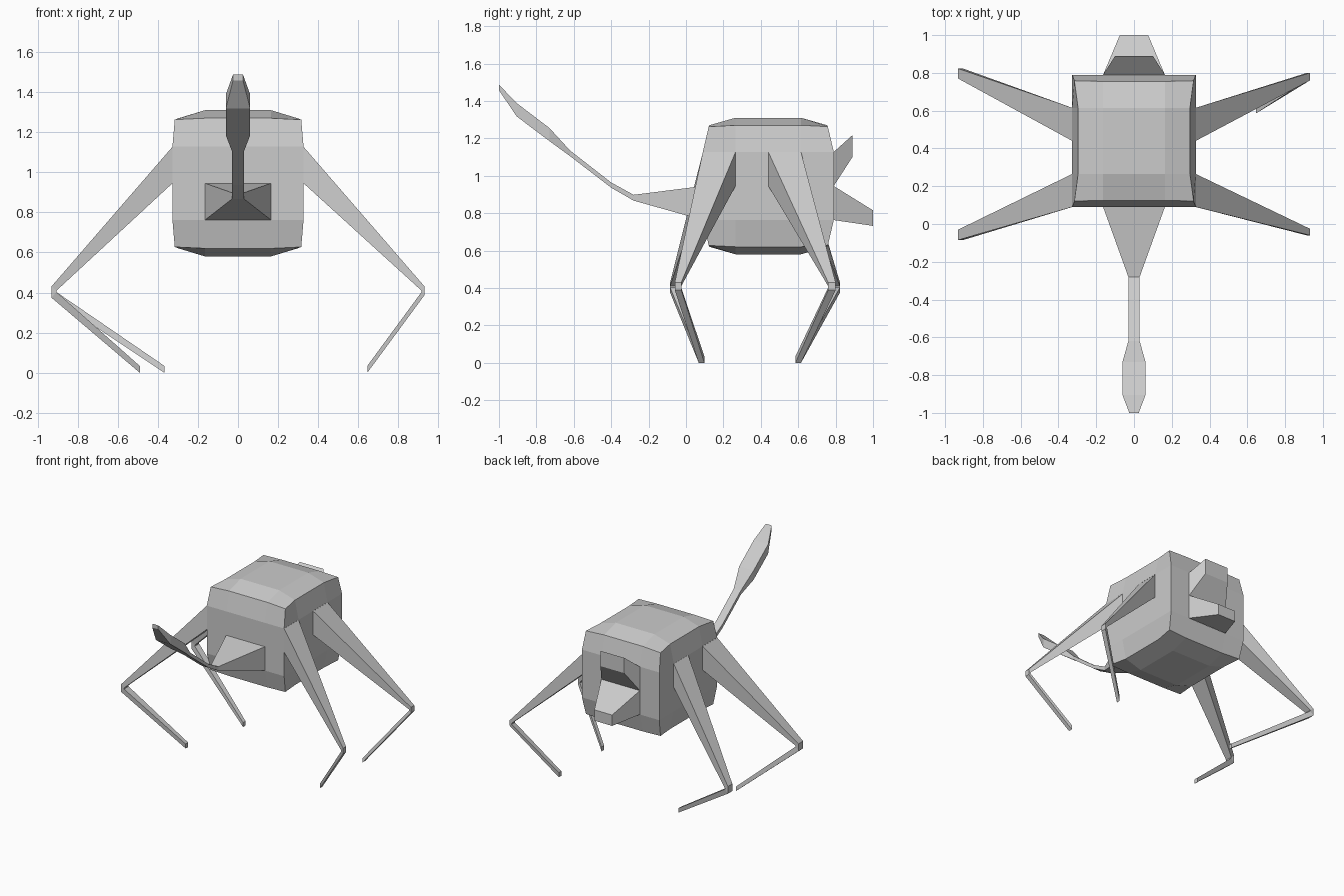
import bpy, bmesh

if "Cube" in bpy.data.objects:
    bpy.data.objects.remove(bpy.data.objects["Cube"])


def finish(name, bm):
    bmesh.ops.recalc_face_normals(bm, faces=bm.faces[:])
    me = bpy.data.meshes.new(name)
    bm.to_mesh(me)
    bm.free()
    ob = bpy.data.objects.new(name, me)
    bpy.context.collection.objects.link(ob)
    return ob


def loft(name, rings):
    """Skin four-point rings; open at the body, capped at the tip."""
    bm = bmesh.new()
    loops = [[bm.verts.new(p) for p in r] for r in rings]
    for a, b in zip(loops, loops[1:]):
        for i in range(4):
            j = (i + 1) % 4
            bm.faces.new((a[i], a[j], b[j], b[i]))
    bm.faces.new(loops[-1])
    return finish(name, bm)


def cross(y, top, bottom, half):
    """Upright rectangle across x at depth y."""
    return [(-half, y, top), (half, y, top), (half, y, bottom), (-half, y, bottom)]


# Body: 4x4x4 box with the top and bottom rims pulled in
HX, HY, HZ, CY, CZ = 0.327, 0.35, 0.365, 0.44, 0.945
bm = bmesh.new()
bmesh.ops.create_cube(bm, size=2)
bmesh.ops.subdivide_edges(bm, edges=bm.edges[:], cuts=3, use_grid_fill=True)

# Open the panels where the limbs, jaws and tail grow out
covered = []
for f in bm.faces:
    c = f.calc_center_median()
    side = abs(c.x) > 0.99 and 0 < c.z < 0.5 and (c.y < -0.5 or 0 < c.y < 0.5)
    tail = c.y < -0.99 and abs(c.x) < 0.5 and -0.5 < c.z < 0
    jaws = c.y > 0.99 and abs(c.x) < 0.5 and abs(c.z) < 0.5
    if side or tail or jaws:
        covered.append(f)
bmesh.ops.delete(bm, geom=covered, context='FACES')

for v in bm.verts:
    x, y, z = v.co
    if abs(z) > 0.99:
        ex, ey = abs(x) > 0.99, abs(y) > 0.99
        if ex and ey:
            x, y, z = x * 0.965, y * 0.91, z * 0.87
        elif ex:
            x, z = x * 0.905, z * 0.89
        elif ey:
            y, z = y * 0.90, z * 0.89
    v.co = (x * HX, CY + y * HY, CZ + z * HZ)
finish("body", bm)

# Tail with a flat paddle at its tip: y, top, bottom, half width
tail = [(0.09, 0.945, 0.763, HX / 2), (-0.28, 0.898, 0.867, 0.03),
        (-0.40, 0.964, 0.936, 0.03), (-0.62, 1.135, 1.105, 0.03),
        (-0.73, 1.255, 1.185, 0.061), (-0.905, 1.388, 1.317, 0.061),
        (-1.0, 1.487, 1.457, 0.025)]
loft("tail", [cross(*t) for t in tail])

# Upper and lower jaws
loft("upper_jaw", [cross(0.79, 1.127, 0.945, HX / 2), cross(0.89, 1.217, 1.10, 0.10)])
loft("lower_jaw", [cross(0.79, 0.945, 0.763, HX / 2), cross(1.0, 0.815, 0.732, 0.075)])


def leg(name, s, base, knee, foot, foot_x, inner, low):
    """Tapering thigh, bent knee and thin shin; s is the side sign.
    base, knee and foot are (near, far) depth ranges."""
    def ring(yr, outer, inn):
        (ox, oz), (ix, iz) = outer, inn
        return [(s * ox, yr[0], oz), (s * ox, yr[1], oz),
                (s * ix, yr[1], iz), (s * ix, yr[0], iz)]
    loft(name, [ring(base, (HX, 1.127), (HX, 0.945)),
                ring(knee, (0.931, 0.43), (inner, 0.41)),
                ring(knee, (0.931, low), (inner, 0.402)),
                ring(foot, (foot_x, 0.0), (foot_x, 0.034))])


# Legs
front, back = (0.09, 0.265), (0.44, 0.615)
front_foot, back_foot = (0.068, 0.098), (0.585, 0.615)
leg("front_leg_right", 1, front, (-0.06, -0.025), front_foot, 0.645, 0.915, 0.388)
leg("front_leg_left", -1, front, (-0.085, -0.03), front_foot, 0.49, 0.905, 0.375)
leg("back_leg_right", 1, back, (0.76, 0.80), back_foot, 0.645, 0.915, 0.388)
leg("back_leg_left", -1, back, (0.77, 0.823), back_foot, 0.367, 0.905, 0.375)
